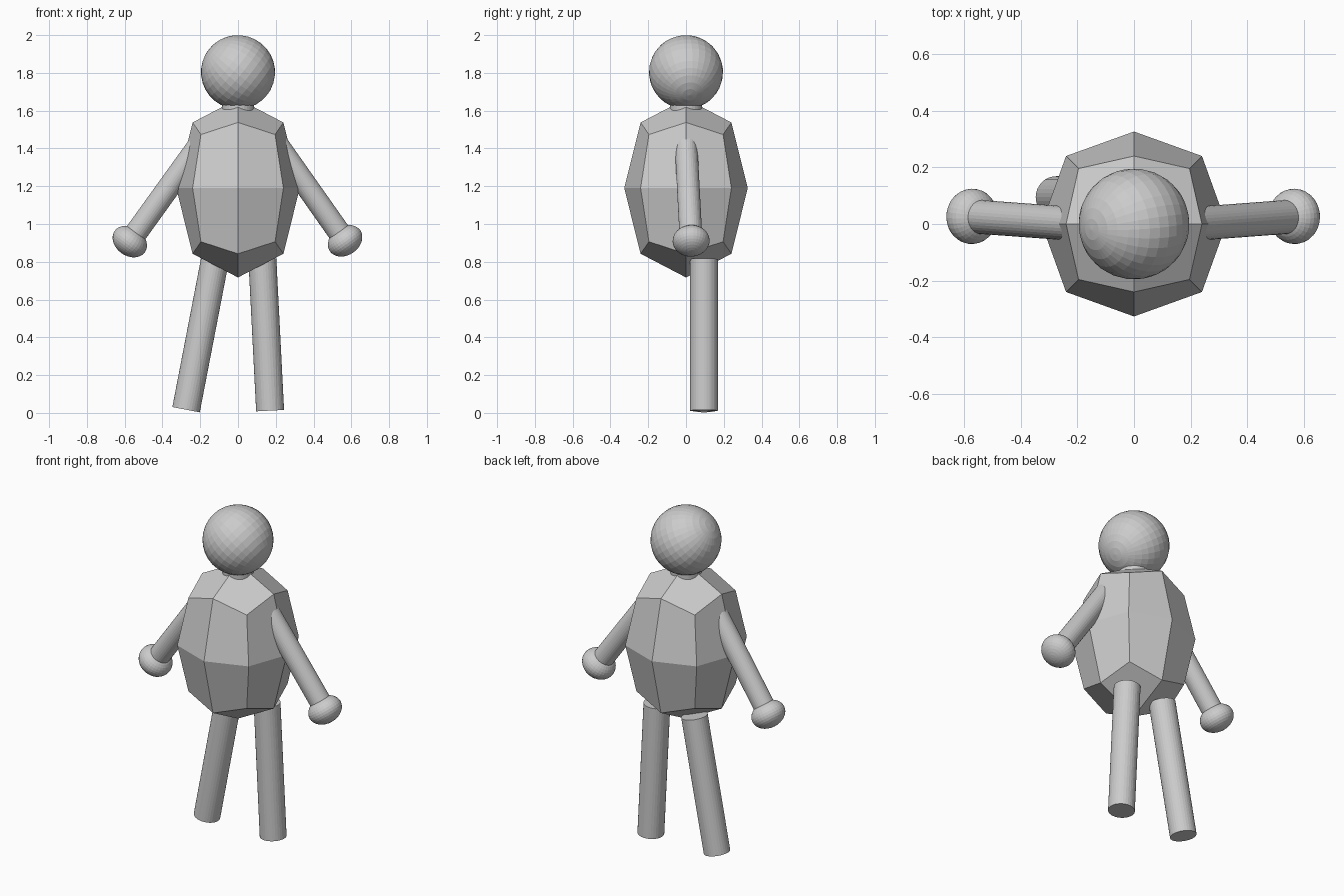
import bpy, bmesh
from mathutils import Vector

if "Cube" in bpy.data.objects:
    bpy.data.objects.remove(bpy.data.objects["Cube"])

Z = Vector((0, 0, 1))


def turn(obj, axis):
    obj.rotation_euler = Z.rotation_difference(Vector(axis).normalized()).to_euler()


def rod(name, a, b, r):
    a, b = Vector(a), Vector(b)
    bpy.ops.mesh.primitive_cylinder_add(vertices=32, radius=r, depth=(b - a).length,
                                        location=(a + b) / 2)
    obj = bpy.context.object
    obj.name = name
    turn(obj, b - a)
    return obj


def ball(name, centre, r, axis, squash=1.0):
    bpy.ops.mesh.primitive_uv_sphere_add(segments=32, ring_count=16, radius=r, location=centre)
    obj = bpy.context.object
    obj.name = name
    obj.scale = (1, 1, squash)
    turn(obj, axis)
    return obj


# torso: a cube divided once and rounded, so each side has four facets
bm = bmesh.new()
bmesh.ops.create_cube(bm, size=2)
bmesh.ops.subdivide_edges(bm, edges=bm.edges[:], cuts=1, use_grid_fill=True)
ROUND = {1: 1.0, 2: 0.735, 3: 0.6}
for v in bm.verts:
    k = ROUND[sum(abs(c) > 0.5 for c in v.co)]
    v.co = Vector((v.co.x * 0.327, v.co.y * 0.327, v.co.z * 0.473)) * k + Z * 1.19
mesh = bpy.data.meshes.new("torso")
bm.to_mesh(mesh)
bm.free()
bpy.context.collection.objects.link(bpy.data.objects.new("torso", mesh))

# head and neck
ball("head", (0, 0, 1.804), 0.196, (-0.77, -0.1, 0.62))
rod("neck", (0, 0, 1.56), (0, 0, 1.68), 0.085)

# arms with flattened hands
for side, shoulder, wrist in (
    ("right", (0.205, 0.0, 1.425), (0.567, 0.027, 0.911)),
    ("left", (-0.205, 0.0, 1.418), (-0.573, 0.027, 0.907)),
):
    rod(side + "_arm", shoulder, wrist, 0.06)
    ball(side + "_hand", wrist, 0.098, Vector(wrist) - Vector(shoulder), 0.77)

# legs
rod("right_leg", (0.17, 0.095, 0.012), (0.129, 0.095, 0.814), 0.074)
rod("left_leg", (-0.275, 0.095, 0.017), (-0.123, 0.095, 0.805), 0.074)
